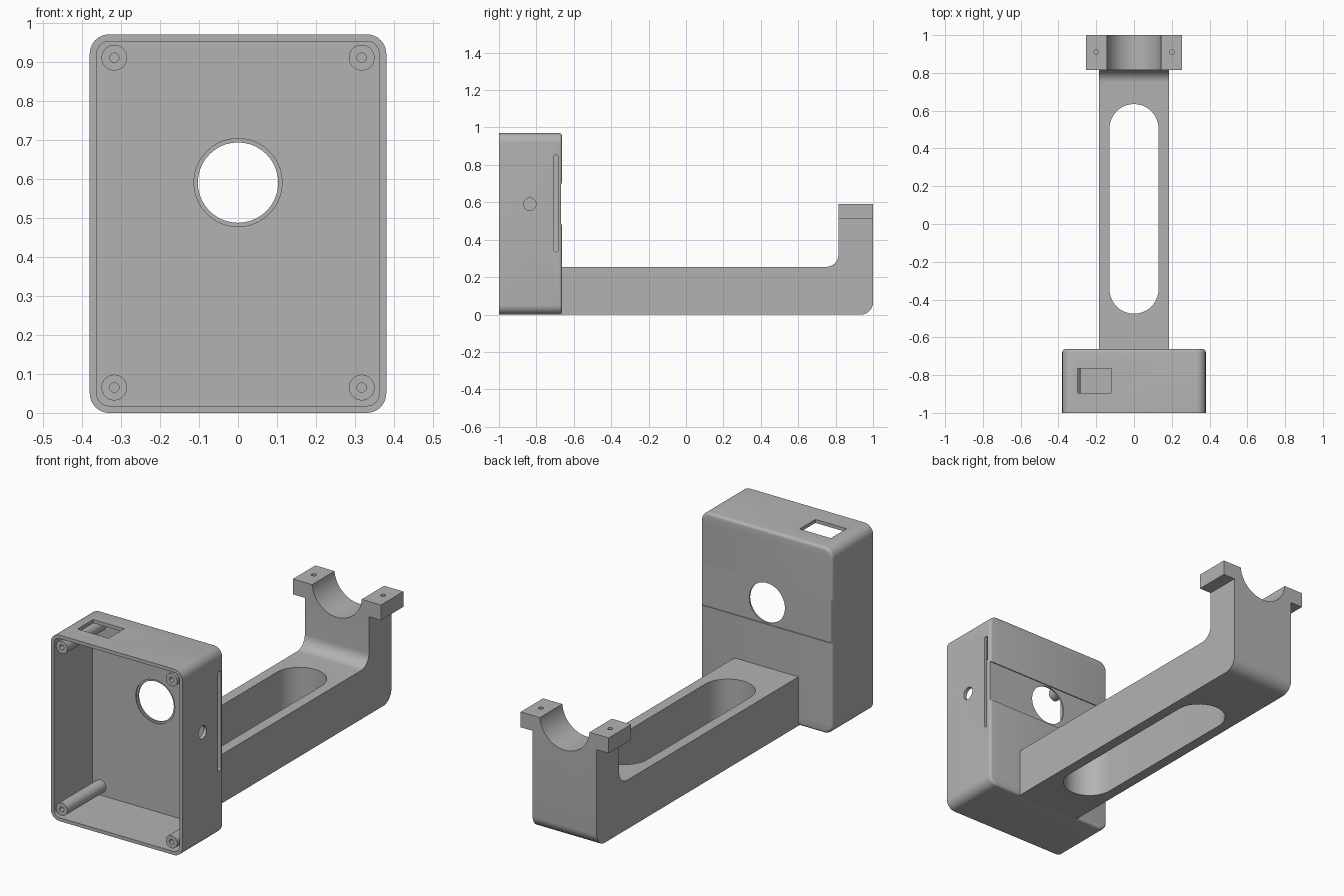
import bpy, bmesh
from math import sin, cos, pi
from mathutils import Vector

cube = bpy.data.objects.get("Cube")
if cube:
    bpy.data.objects.remove(cube)

grey = bpy.data.materials.new("plain grey")
grey.use_nodes = True
grey.diffuse_color = (0.45, 0.45, 0.45, 1)
grey.node_tree.nodes["Principled BSDF"].inputs["Base Color"].default_value = (0.45, 0.45, 0.45, 1)


def filleted(corners, steps=10):
    """Right-angled outline; each corner is (a, b, radius)."""
    out = []
    for i, (a, b, r) in enumerate(corners):
        p = Vector((a, b))
        if r == 0:
            out.append(p)
            continue
        d1 = (Vector(corners[i - 1][:2]) - p).normalized()
        d2 = (Vector(corners[(i + 1) % len(corners)][:2]) - p).normalized()
        c = p + r * (d1 + d2)
        for k in range(steps + 1):
            t = pi / 2 * k / steps
            q = c - r * (d2 * cos(t) + d1 * sin(t))
            if not out or (q - out[-1]).length > 1e-5:
                out.append(q)
    if (out[0] - out[-1]).length < 1e-5:
        out.pop()
    return out


def rect(a0, a1, b0, b1, r=0):
    return filleted([(a0, b0, r), (a1, b0, r), (a1, b1, r), (a0, b1, r)])


def circle(a, b, r):
    return rect(a - r, a + r, b - r, b + r, r)


def prism(name, outline, axis, lo, hi, round_end=0):
    """Extrude an outline along an axis, optionally rounding the far end."""
    def place(p, t):
        return {"x": (t, p[0], p[1]), "y": (p[0], t, p[1]), "z": (p[0], p[1], t)}[axis]
    bm = bmesh.new()
    near = [bm.verts.new(place(p, lo)) for p in outline]
    far = [bm.verts.new(place(p, hi)) for p in outline]
    bm.faces.new(near)
    cap = bm.faces.new(far)
    for i in range(len(near)):
        bm.faces.new((near[i - 1], near[i], far[i], far[i - 1]))
    bmesh.ops.recalc_face_normals(bm, faces=bm.faces)
    if round_end:
        bmesh.ops.bevel(bm, geom=list(cap.edges), offset=round_end, segments=4,
                        profile=0.5, affect="EDGES")
    mesh = bpy.data.meshes.new(name)
    bm.to_mesh(mesh)
    bm.free()
    mesh.materials.append(grey)
    obj = bpy.data.objects.new(name, mesh)
    bpy.context.collection.objects.link(obj)
    return obj


def combine(obj, other, operation="DIFFERENCE"):
    mod = obj.modifiers.new("boolean", "BOOLEAN")
    mod.operation, mod.solver, mod.object = operation, "EXACT", other
    bpy.context.view_layer.objects.active = obj
    bpy.ops.object.modifier_apply(modifier=mod.name)
    bpy.data.objects.remove(other)


def cut(obj, *args):
    combine(obj, prism("cutter", *args))


def add(obj, *args):
    combine(obj, prism("addition", *args), "UNION")


# Open-fronted housing shell
housing = prism("housing", rect(-0.38, 0.38, 0, 0.97, 0.05), "y", -1, -0.663, 0.015)
cut(housing, rect(-0.362, 0.362, 0.018, 0.952, 0.032), "y", -1.1, -0.682)

# Screw posts in the four corners, with blind holes
for x in (-0.317, 0.317):
    for z in (0.065, 0.91):
        add(housing, circle(x, z, 0.033), "y", -1, -0.675)
        cut(housing, circle(x, z, 0.012), "y", -1.1, -0.85)

# Back window with inner counterbore, and shallow band across the back
cut(housing, rect(-0.5, 0.5, 0.48, 0.70), "y", -0.668, -0.6)
cut(housing, circle(0, 0.59, 0.103), "y", -0.72, -0.6)
cut(housing, circle(0, 0.59, 0.113), "y", -0.72, -0.676)

# Side slot, side cable hole and top switch opening
cut(housing, rect(-0.708, -0.683, 0.335, 0.855, 0.012), "x", 0.34, 0.5)
cut(housing, circle(-0.835, 0.59, 0.033), "x", 0.355, 0.5)
cut(housing, rect(-0.30, -0.12, -0.895, -0.765), "z", 0.948, 1.1)

# Arm with upright end
arm = prism("arm", filleted([(-0.675, 0, 0), (1, 0, 0.065), (1, 0.59, 0), (0.815, 0.59, 0),
                             (0.815, 0.255, 0.065), (-0.675, 0.255, 0)]), "x", -0.185, 0.185)
add(arm, rect(-0.254, 0.254, 0.51, 0.59), "y", 0.815, 1)

# Long slot through the arm, half-round cradle and screw holes in the ears
cut(arm, rect(-0.13, 0.13, -0.475, 0.635, 0.13), "z", -0.1, 0.4)
cut(arm, circle(0, 0.602, 0.144), "y", 0.7, 1.1)
for x in (-0.2, 0.2):
    cut(arm, circle(x, 0.91, 0.012), "z", 0.53, 0.7)

# Smooth curved faces, keep edges crisp
bpy.ops.object.select_all(action="DESELECT")
for part in (housing, arm):
    part.select_set(True)
bpy.context.view_layer.objects.active = housing
bpy.ops.object.shade_smooth_by_angle(angle=pi / 6)
